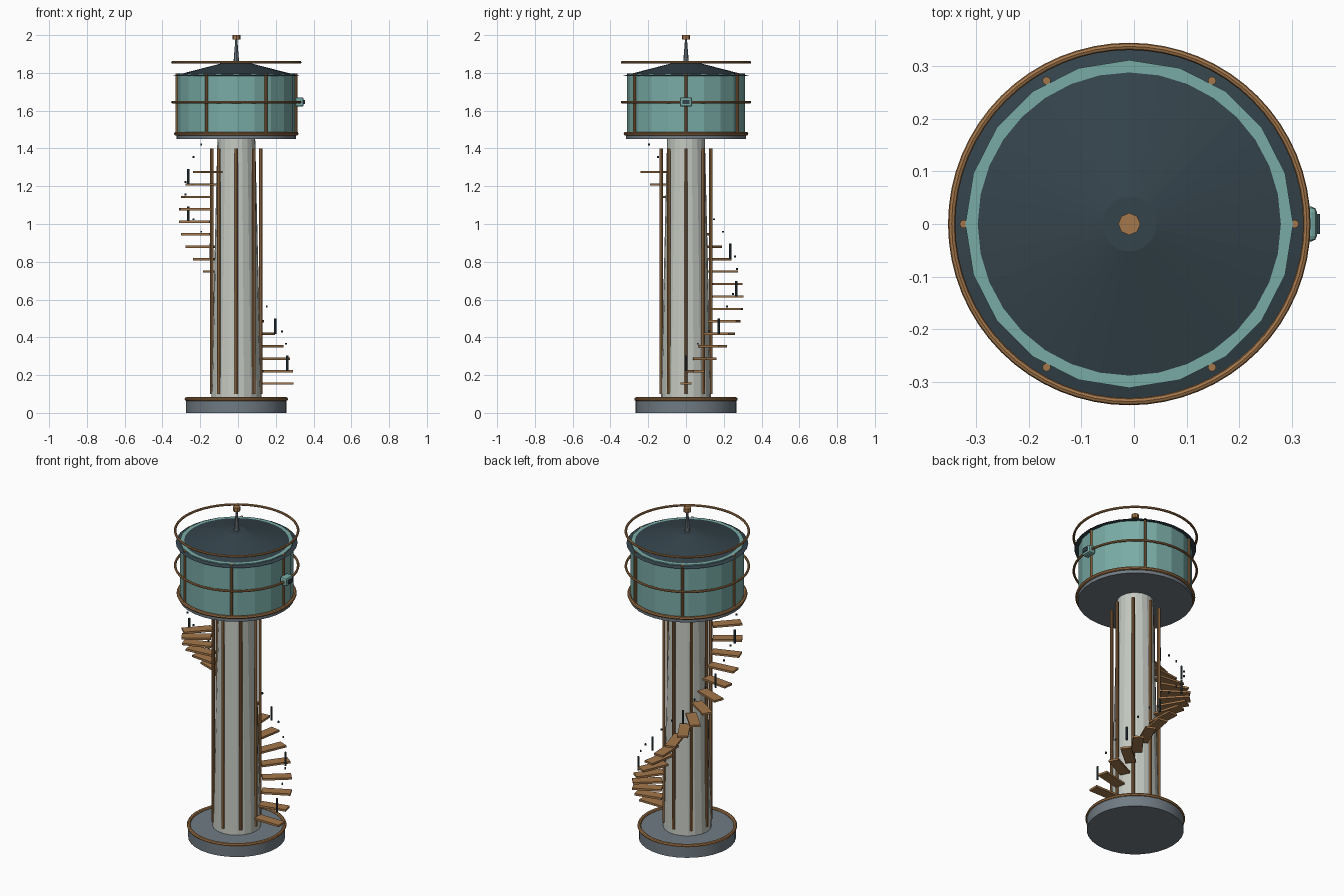
import bpy, math
from mathutils import Matrix

if "Cube" in bpy.data.objects:
    bpy.data.objects.remove(bpy.data.objects["Cube"])

CX = -0.009  # tower axis; the side hatch shifts it off centre


def mat(name, r, g, b):
    def lin(c):
        c /= 255
        return c / 12.92 if c <= 0.04045 else ((c + 0.055) / 1.055) ** 2.4
    m = bpy.data.materials.new(name)
    m.diffuse_color = (lin(r), lin(g), lin(b), 1)
    m.use_nodes = True
    m.node_tree.nodes["Principled BSDF"].inputs["Base Color"].default_value = m.diffuse_color
    return m


COPPER = mat("copper", 164, 119, 75)
TEAL = mat("teal", 121, 171, 166)
ROOF = mat("dark_slate", 52, 67, 75)
STONE = mat("pale_concrete", 196, 201, 193)
GREY = mat("blue_grey", 112, 123, 131)


def finish(name, m, smooth=False):
    o = bpy.context.object
    o.name = name
    o.data.materials.append(m)
    if smooth:
        bpy.ops.object.shade_smooth_by_angle(angle=math.radians(35))
    return o


def cone(name, m, r1, r2, z0, z1, sides=32, r=0, ang=0, smooth=False):
    """Upright cylinder or frustum, placed at radius r and angle ang."""
    bpy.ops.mesh.primitive_cone_add(
        vertices=sides, radius1=r1, radius2=r2, depth=z1 - z0,
        location=(CX + r * math.cos(ang), r * math.sin(ang), (z0 + z1) / 2))
    return finish(name, m, smooth)


def ring(name, z, major, minor):
    bpy.ops.mesh.primitive_torus_add(
        major_radius=major, minor_radius=minor, major_segments=64,
        minor_segments=8, location=(CX, 0, z))
    return finish(name, COPPER, True)


def box(name, m, size, loc, ang=0, bevel=0):
    bpy.ops.mesh.primitive_cube_add(size=1, location=loc, rotation=(0, 0, ang))
    o = finish(name, m)
    o.data.transform(Matrix.Diagonal((*size, 1)))
    if bevel:
        b = o.modifiers.new("bevel", 'BEVEL')
        b.width, b.segments = bevel, 2
    return o


# Base and tapered column
cone("base", GREY, 0.267, 0.267, 0, 0.07, smooth=True)
ring("base_ring", 0.073, 0.264, 0.010)
cone("column", STONE, 0.133, 0.10, 0.07, 1.455, 20)
for i in range(8):
    cone("column_rib", COPPER, 0.009, 0.009, 0.10, 1.40, 8, 0.13, i * math.pi / 4)

# Tank with floor, ribs and hoops
cone("tank_floor", GREY, 0.317, 0.317, 1.45, 1.475, smooth=True)
cone("tank", TEAL, 0.312, 0.312, 1.47, 1.796, 20, ang=0)
for i in range(6):
    cone("tank_rib", COPPER, 0.008, 0.008, 1.475, 1.796, 8, 0.315, i * math.pi / 3)
ring("tank_lower_hoop", 1.478, 0.320, 0.010)
ring("tank_middle_hoop", 1.645, 0.338, 0.007)
ring("roof_hoop", 1.856, 0.338, 0.007)

# Roof and mast
cone("roof", ROOF, 0.335, 0.052, 1.784, 1.857)
cone("mast", GREY, 0.015, 0.005, 1.855, 1.98, 8)
cone("mast_cap", COPPER, 0.021, 0.021, 1.976, 2.0, 8)

# Side hatch
box("hatch", TEAL, (0.045, 0.066, 0.05), (0.3255, 0, 1.646), bevel=0.010)
box("hatch_panel", ROOF, (0.02, 0.038, 0.022), (0.344, 0, 1.646))

# Spiral stair with rail posts and rail studs
STEPS = 18
for i in range(STEPS):
    a = i * math.radians(240 / STEPS)
    z = 0.155 + i * 0.0659
    c, s = math.cos(a), math.sin(a)
    box("stair_tread", COPPER, (0.162, 0.06, 0.012), (CX + 0.221 * c, 0.221 * s, z), a)
    if i % 3 == 0:
        cone("rail_post", ROOF, 0.006, 0.006, z + 0.066, z + 0.148, 8, 0.27, a)
    else:
        cone("rail_stud", ROOF, 0.005, 0.005, z + 0.140, z + 0.150, 8, 0.27, a)
